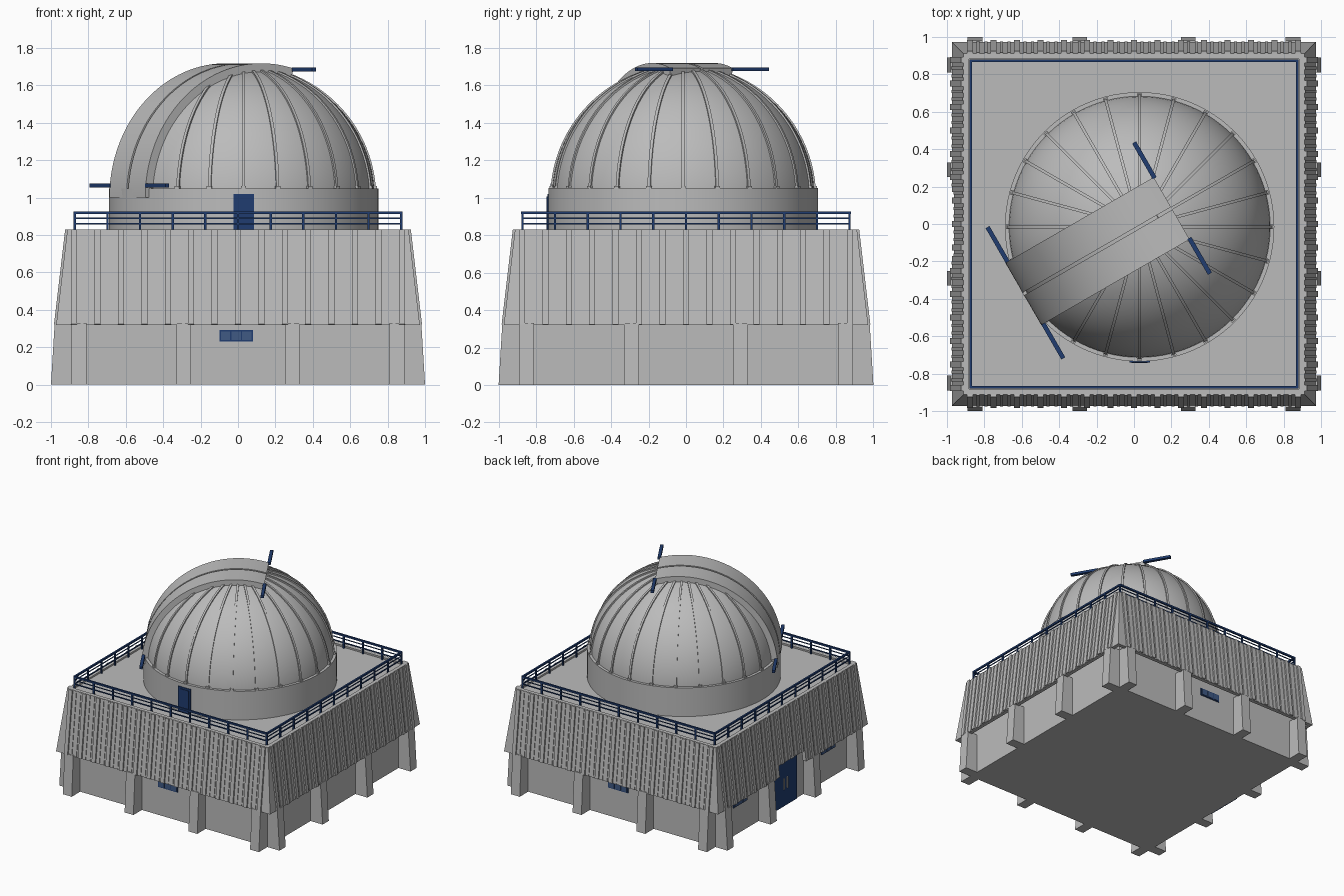
import bpy, bmesh, math
from mathutils import Matrix, Vector

cube = bpy.data.objects.get("Cube")
if cube:
    bpy.data.objects.remove(cube, do_unlink=True)


def material(name, rgb):
    m = bpy.data.materials.new(name)
    m.use_nodes = True
    m.diffuse_color = (*rgb, 1)
    m.node_tree.nodes["Principled BSDF"].inputs["Base Color"].default_value = (*rgb, 1)
    return m


GREY = material("concrete grey", (0.5, 0.5, 0.5))
NAVY = material("navy blue paint", (0.014, 0.045, 0.16))
GLASS = material("window blue", (0.05, 0.1, 0.23))


def T(x, y, z):
    return Matrix.Translation((x, y, z))


def R(deg, axis="Z"):
    return Matrix.Rotation(math.radians(deg), 4, axis)


SIDES = [R(90 * k) for k in range(4)]  # front, +x, back, -x


def finish(name, bm, mat, smooth=False):
    bmesh.ops.recalc_face_normals(bm, faces=bm.faces)
    me = bpy.data.meshes.new(name)
    bm.to_mesh(me)
    bm.free()
    me.materials.append(mat)
    ob = bpy.data.objects.new(name, me)
    bpy.context.collection.objects.link(ob)
    if smooth:
        bpy.ops.object.select_all(action="DESELECT")
        ob.select_set(True)
        bpy.context.view_layer.objects.active = ob
        bpy.ops.object.shade_smooth_by_angle(angle=math.radians(35))
    return ob


def box(bm, centre, size, m=Matrix()):
    mat = m @ T(*centre) @ Matrix.Diagonal((*size, 1))
    return bmesh.ops.create_cube(bm, size=1, matrix=mat)["verts"]


def arc_band(bm, r0, r1, t0, t1, a0, a1, steps, m):
    """Rectangular section swept along a vertical arc, t across its width."""
    rings = []
    for i in range(steps + 1):
        a = math.radians(a0 + (a1 - a0) * i / steps)
        rings.append([bm.verts.new(m @ Vector((r * math.cos(a), t, r * math.sin(a))))
                      for r, t in ((r0, t0), (r1, t0), (r1, t1), (r0, t1))])
    for p, q in zip(rings, rings[1:]):
        for j in range(4):
            k = (j + 1) % 4
            bm.faces.new((p[j], p[k], q[k], q[j]))
    bm.faces.new(rings[0])
    bm.faces.new(rings[-1][::-1])


# Lower walls and roof deck
bm = bmesh.new()
box(bm, (0, 0, 0.4), (1.78, 1.78, 0.8))
finish("lower_walls", bm, GREY)
bm = bmesh.new()
box(bm, (0, 0, 0.8), (1.8, 1.8, 0.03))
finish("roof_deck", bm, GREY)

# Tapered buttresses
bm = bmesh.new()
for side in SIDES:
    for x in (-0.85, -0.29, 0.29, 0.85):
        verts = box(bm, (x, -0.92, 0.165), (0.08, 0.16, 0.33))
        for v in verts:
            if v.co.y < -0.95 and v.co.z > 0.1:
                v.co.y += 0.02
        bmesh.ops.transform(bm, matrix=side, verts=verts)
finish("buttresses", bm, GREY)

# Sloping cladding shell, notched over the entrance
Z0, Z1, B0, B1 = 0.32, 0.83, 0.972, 0.912
bm = bmesh.new()
loops = []
for half, z in ((B0, Z0), (B1, Z1), (B1 - 0.03, Z1), (B0 - 0.03, Z0)):
    loops.append([bm.verts.new((sx * half, sy * half, z))
                  for sx, sy in ((-1, -1), (1, -1), (1, 1), (-1, 1))])
for a, b in zip(loops, loops[1:] + loops[:1]):
    for i in range(4):
        j = (i + 1) % 4
        bm.faces.new((a[i], a[j], b[j], b[i]))
cladding = finish("cladding", bm, GREY)

NOTCH, NOTCH_TOP = 0.17, 0.41
bm = bmesh.new()
box(bm, (-0.95, 0, NOTCH_TOP - 0.1), (0.11, 2 * NOTCH, 0.2))
cutter = finish("entrance_cutter", bm, GREY)
cutter.hide_render = True
cutter.hide_set(True)
cutter.display_type = "WIRE"
cut = cladding.modifiers.new("entrance", "BOOLEAN")
cut.operation = "DIFFERENCE"
cut.solver = "EXACT"
cut.object = cutter

# Cladding ribs: bold ones with finer ones between
bm = bmesh.new()
tilt = math.degrees(math.atan((B0 - B1) / (Z1 - Z0)))
for k, side in enumerate(SIDES):
    for i in range(-21, 22):
        x = i * 0.0417
        bold = i % 3 == 0
        z0 = NOTCH_TOP if k == 3 and abs(x) < NOTCH else Z0
        zm = (z0 + Z1) / 2
        y = -B0 + (zm - Z0) * (B0 - B1) / (Z1 - Z0)
        w, d = (0.032, 0.024) if bold else (0.016, 0.01)
        box(bm, (0, 0, 0), (w, d, Z1 - z0), side @ T(x, y, zm) @ R(-tilt, "X"))
finish("cladding_ribs", bm, GREY)

# Roof railing
bm = bmesh.new()
for side in SIDES:
    for i in range(10):
        box(bm, (-0.873 + i * 0.1746, -0.873, 0.865), (0.012, 0.012, 0.11), side)
    for z, w in ((0.92, 0.014), (0.89, 0.006), (0.86, 0.008)):
        box(bm, (0, -0.873, z), (1.75, w, w), side)
finish("railing", bm, NAVY)

# Drum and dome
CX, CY, SPRING = 0.03, -0.015, 1.0
bm = bmesh.new()
bmesh.ops.create_cone(bm, cap_ends=True, segments=96, radius1=0.72, radius2=0.72,
                      depth=0.25, matrix=T(CX, CY, 0.925))
finish("drum", bm, GREY, True)
bm = bmesh.new()
bmesh.ops.create_uvsphere(bm, u_segments=96, v_segments=48, radius=0.7)
bmesh.ops.bisect_plane(bm, geom=bm.verts[:] + bm.edges[:] + bm.faces[:],
                       plane_co=(0, 0, 0), plane_no=(0, 0, -1), clear_outer=True)
bmesh.ops.translate(bm, vec=(CX, CY, SPRING), verts=bm.verts)
finish("dome", bm, GREY, True)

# Dome ribs with small feet
bm = bmesh.new()
hub = T(CX, CY, SPRING)
for i in range(24):
    if i == 14:  # under the shutter seam
        continue
    m = hub @ R(15 * i)
    arc_band(bm, 0.69, 0.709, -0.008, 0.008, 2, 81, 28, m)
    box(bm, (0.703, 0, 0.056), (0.022, 0.026, 0.014), m)
finish("dome_ribs", bm, GREY, True)

# Shutter in two leaves, over the dome opening
facing = hub @ R(210)
bm = bmesh.new()
for t0, t1 in ((-0.192, -0.008), (0.008, 0.192)):
    arc_band(bm, 0.65, 0.718, t0, t1, 0, 106, 48, facing)
finish("shutter_leaves", bm, GREY, True)

# Shutter tracks at both ends
bm = bmesh.new()
for s, z in ((-0.2, 0.685), (0.705, 0.065)):
    for sign in (-1, 1):
        box(bm, (s, sign * 0.295, z), (0.024, 0.22, 0.02), facing)
finish("shutter_tracks", bm, NAVY)

# Drum door with frame
bm = bmesh.new()
box(bm, (CX, -0.725, 0.915), (0.11, 0.03, 0.21))
finish("drum_door_frame", bm, NAVY)
bm = bmesh.new()
box(bm, (CX, -0.741, 0.91), (0.085, 0.006, 0.19))
finish("drum_door", bm, NAVY)

# Entrance: two leaves with handles
bm = bmesh.new()
for sign in (-1, 1):
    box(bm, (-0.893, sign * 0.077, 0.195), (0.02, 0.15, 0.38))
finish("entrance_doors", bm, NAVY)
bm = bmesh.new()
for sign in (-1, 1):
    box(bm, (-0.907, sign * 0.022, 0.19), (0.01, 0.01, 0.09))
finish("entrance_handles", bm, GREY)

# Windows: framed strips of three panes
frames, panes = bmesh.new(), bmesh.new()
for side, x in ((0, -0.01), (2, 0.01), (3, -0.57), (3, 0.57)):
    box(frames, (x, -0.89, 0.262), (0.18, 0.012, 0.06), SIDES[side])
    for i in (-1, 0, 1):
        box(panes, (x + i * 0.057, -0.897, 0.262), (0.05, 0.006, 0.046), SIDES[side])
finish("window_frames", frames, NAVY)
finish("window_panes", panes, GLASS)
